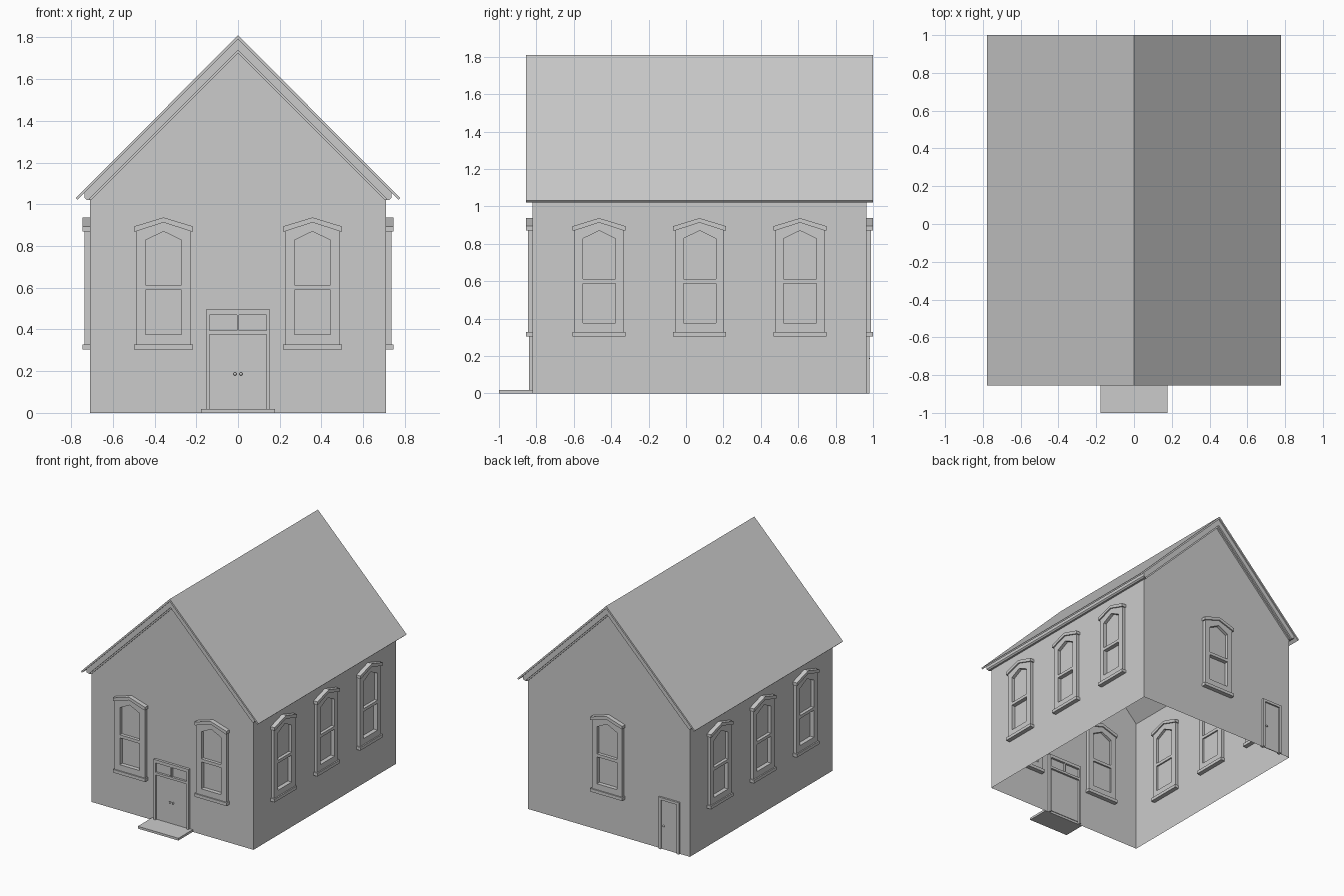
import bpy
from math import radians
from mathutils import Matrix

if "Cube" in bpy.data.objects:
    bpy.data.objects.remove(bpy.data.objects["Cube"])

W, CY, L = 0.71, 0.0725, 0.8925      # half width, centre and half length of the walls
ORIGIN = {0: (0, CY - L, 0), 90: (W, CY, 0), 180: (0, CY + L, 0), 270: (-W, CY, 0)}


def face_matrix(face, depth=0.0):
    """Local x runs along the wall, y is up, z points out of the wall."""
    return (Matrix.Translation(ORIGIN[face]) @ Matrix.Rotation(radians(face), 4, 'Z')
            @ Matrix.Rotation(radians(90), 4, 'X') @ Matrix.Translation((0, 0, depth)))


def plate(name, face, loops, lo, hi):
    """Flat outline (with holes) extruded between two distances from a wall."""
    cu = bpy.data.curves.new(name, 'CURVE')
    cu.dimensions = '2D'
    cu.fill_mode = 'BOTH'
    cu.extrude = (hi - lo) / 2
    for pts in loops:
        sp = cu.splines.new('POLY')
        sp.points.add(len(pts) - 1)
        for p, (u, v) in zip(sp.points, pts):
            p.co = (u, v, 0, 1)
        sp.use_cyclic_u = True
        sp.use_smooth = False
    tmp = bpy.data.objects.new("tmp", cu)
    bpy.context.collection.objects.link(tmp)
    bpy.context.view_layer.update()
    me = bpy.data.meshes.new_from_object(tmp)
    bpy.data.objects.remove(tmp)
    me.name = name
    me.transform(face_matrix(face, (lo + hi) / 2))
    ob = bpy.data.objects.new(name, me)
    bpy.context.collection.objects.link(ob)
    return ob


def rect(u0, u1, v0, v1):
    return [(u0, v0), (u1, v0), (u1, v1), (u0, v1)]


def peaked(u, half, v0, shoulder, apex):
    return [(u - half, v0), (u + half, v0), (u + half, shoulder), (u, apex), (u - half, shoulder)]


def chevron(u, half, top, apex, bottom, inner_half, inner_apex, inner_bottom=None):
    b = bottom if inner_bottom is None else inner_bottom
    return [(u - half, bottom), (u - half, top), (u, apex), (u + half, top), (u + half, bottom),
            (u + inner_half, b), (u, inner_apex), (u - inner_half, b)]


def window(face, u):
    upper = peaked(u, 0.087, 0.612, 0.827, 0.87)
    lower = rect(u - 0.087, u + 0.087, 0.375, 0.588)
    plate("window_frame", face, [peaked(u, 0.132, 0.327, 0.872, 0.913), upper, lower], -0.025, 0.025)
    plate("window_hood", face, [chevron(u, 0.141, 0.894, 0.937, 0.87, 0.132, 0.913)], -0.035, 0.035)
    plate("window_sill", face, [rect(u - 0.141, u + 0.141, 0.303, 0.328)], -0.035, 0.035)
    plate("upper_pane", face, [upper], -0.005, 0.0)
    plate("lower_pane", face, [lower], -0.013, -0.008)
    return peaked(u, 0.12, 0.34, 0.86, 0.9)      # opening for the wall


def knob(face, u, v, depth):
    bpy.ops.mesh.primitive_uv_sphere_add(segments=12, ring_count=8, radius=0.008)
    ob = bpy.context.object
    ob.name = "door_knob"
    ob.matrix_world = face_matrix(face, depth) @ Matrix.Translation((u, v, 0))
    bpy.ops.object.shade_smooth_by_angle()


# Front door with two-light transom
lights = [rect(-0.137, -0.005, 0.394, 0.47), rect(0.005, 0.137, 0.394, 0.47)]
front_leaf = rect(-0.137, 0.137, 0.018, 0.375)
plate("front_door_frame", 0,
      [[(-0.153, 0), (-0.137, 0), (-0.137, 0.375), (0.137, 0.375), (0.137, 0),
        (0.153, 0), (0.153, 0.495), (-0.153, 0.495)]] + lights, -0.02, 0.02)
plate("front_door", 0, [front_leaf], -0.005, 0.005)
for light in lights:
    plate("transom_pane", 0, [light], -0.003, 0.003)
for s in (-1, 1):
    knob(0, s * 0.014, 0.187, 0.012)
plate("front_step", 0, [rect(-0.178, 0.178, 0, 0.018)], 0, 1 - 0.82)

# Back door
bu = 0.535
plate("back_door_frame", 180,
      [[(bu - 0.09, 0), (bu - 0.07, 0), (bu - 0.07, 0.39), (bu + 0.07, 0.39),
        (bu + 0.07, 0), (bu + 0.09, 0), (bu + 0.09, 0.41), (bu - 0.09, 0.41)]], -0.015, 0.015)
plate("back_door", 180, [rect(bu - 0.07, bu + 0.07, 0, 0.39)], -0.003, 0.003)
knob(180, bu - 0.05, 0.187, 0.01)

# Thin walls with openings, windows fitted in them
gable = [(-W, 0), (W, 0), (W, 1.078), (0, 1.788), (-W, 1.078)]
front_holes = [window(0, s * 0.357) for s in (-1, 1)]
door_gap = [(-0.145, 0), (0.145, 0), (0.145, 0.48), (-0.145, 0.48)]
front_outline = [(-W, 0), door_gap[0], door_gap[3], door_gap[2], door_gap[1]] + gable[1:]
plate("front_wall", 0, [front_outline] + front_holes, 0, 0)
plate("back_wall", 180, [gable, window(180, 0)], 0, 0)
for face, name in ((90, "right_wall"), (270, "left_wall")):
    holes = [window(face, u) for u in (-0.537, 0, 0.537)]
    plate(name, face, [rect(-L, L, 0, 1.078)] + holes, 0, 0)

# Roof slab
plate("roof", 0, [[(-0.778, 1.03), (0, 1.81), (0.778, 1.03), (0.769, 1.021),
                   (0, 1.79), (-0.769, 1.021)]], -2 * L - 0.035, 0.035)

# Rake mouldings on both gables
for face in (0, 180):
    plate("rake_moulding", face,
          [chevron(0, 0.735, 1.055, 1.79, 1.03, 0.715, 1.738, 1.023)], 0, 0.025)
    plate("rake_fillet", face,
          [chevron(0, 0.715, 1.025, 1.74, 1.02, 0.703, 1.723, 1.02)], 0, 0.012)

# Eave mouldings along both sides
for s in (-1, 1):
    prof = [(0.71, 1.02), (0.725, 1.02), (0.735, 1.03), (0.735, 1.055), (0.71, 1.08)]
    plate("eave_moulding", 0, [[(s * u, v) for u, v in prof]], -2 * L - 0.02, 0.02)
